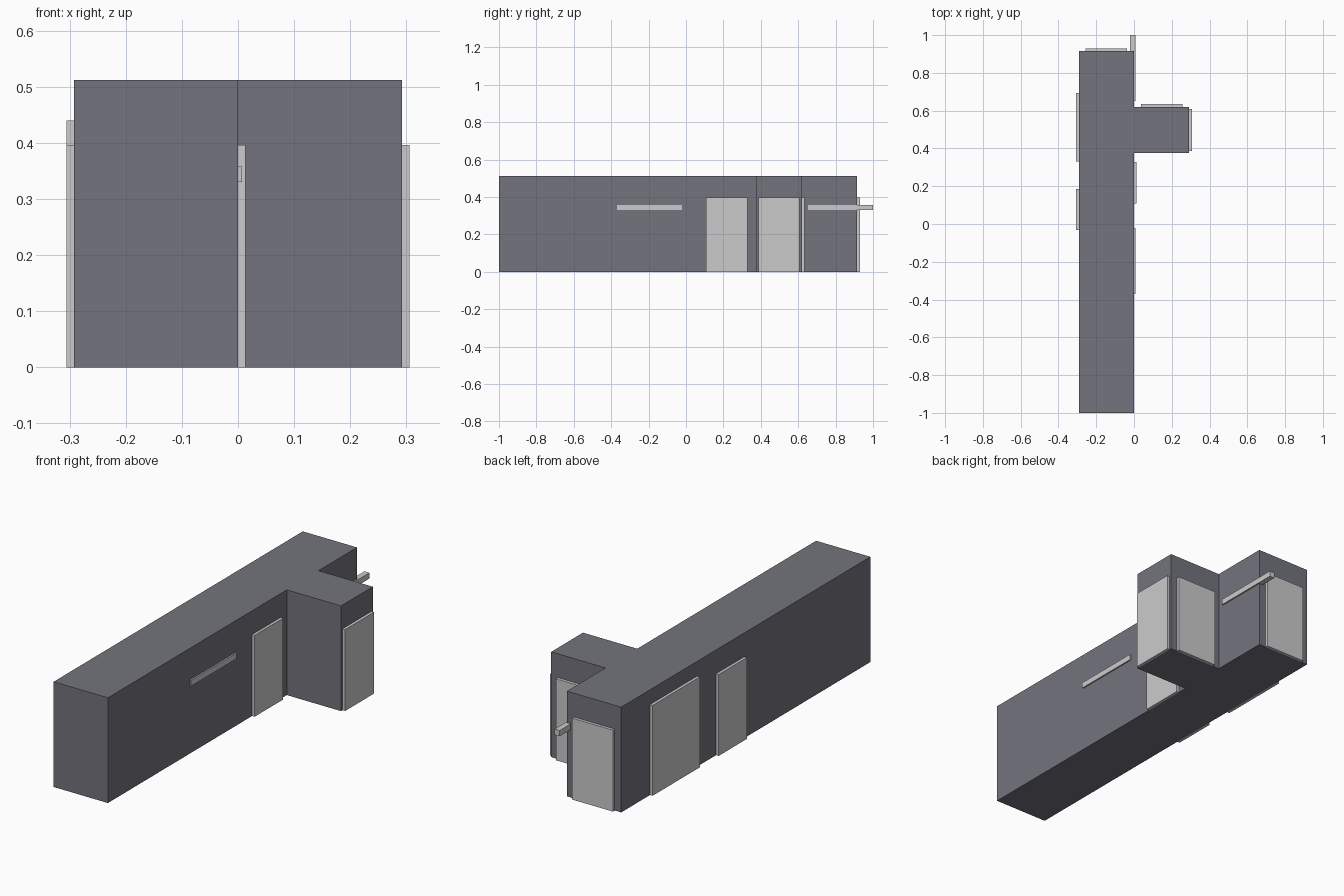
import bpy, bmesh

if "Cube" in bpy.data.objects:
    bpy.data.objects.remove(bpy.data.objects["Cube"])

HEIGHT = 0.512
DOOR_H = 0.396


def material(name, rgb):
    m = bpy.data.materials.new(name)
    m.diffuse_color = (*rgb, 1)
    m.use_nodes = True
    m.node_tree.nodes["Principled BSDF"].inputs["Base Color"].default_value = m.diffuse_color
    return m


WALL = material("slate grey", (0.172, 0.172, 0.205))
PANEL = material("light grey", (0.6, 0.6, 0.6))


def prism(name, outline, z0, z1, mat):
    """Extrude a counter-clockwise xy outline from z0 to z1."""
    bm = bmesh.new()
    base = bm.faces.new([bm.verts.new((x, y, z0)) for x, y in outline])
    ext = bmesh.ops.extrude_face_region(bm, geom=[base], use_keep_orig=True)
    top = [v for v in ext["geom"] if isinstance(v, bmesh.types.BMVert)]
    bmesh.ops.translate(bm, verts=top, vec=(0, 0, z1 - z0))
    bmesh.ops.recalc_face_normals(bm, faces=bm.faces)
    mesh = bpy.data.meshes.new(name)
    bm.to_mesh(mesh)
    bm.free()
    mesh.materials.append(mat)
    obj = bpy.data.objects.new(name, mesh)
    bpy.context.collection.objects.link(obj)
    return obj


def box(name, x, y, z, mat):
    return prism(name, [(x[0], y[0]), (x[1], y[0]), (x[1], y[1]), (x[0], y[1])],
                 z[0], z[1], mat)


# T-shaped corridor block: long hall with a short side wing
prism("corridor_body",
      [(-0.292, -1), (0, -1), (0, 0.375), (0.292, 0.375),
       (0.292, 0.619), (0, 0.619), (0, 0.915), (-0.292, 0.915)],
      0, HEIGHT, WALL)

# Door panels standing slightly proud of the walls
doors = {
    "left_wide_door": ((-0.306, -0.292), (0.331, 0.694), 0.44),
    "left_door": ((-0.306, -0.292), (-0.032, 0.186), DOOR_H),
    "right_door": ((0, 0.0135), (0.108, 0.328), DOOR_H),
    "wing_end_door": ((0.292, 0.306), (0.387, 0.608), DOOR_H),
    "wing_back_door": ((0.037, 0.257), (0.619, 0.634), DOOR_H),
    "hall_back_door": ((-0.257, -0.037), (0.915, 0.929), DOOR_H),
}
for name, (x, y, h) in doors.items():
    box(name, x, y, (0, h), PANEL)

# Rails set into the right wall; the rear one runs past the end of the hall
for name, y in (("front_rail", (-0.37, -0.022)), ("rear_rail", (0.652, 1.0))):
    box(name, (-0.02, 0.007), y, (0.33, 0.358), PANEL)
